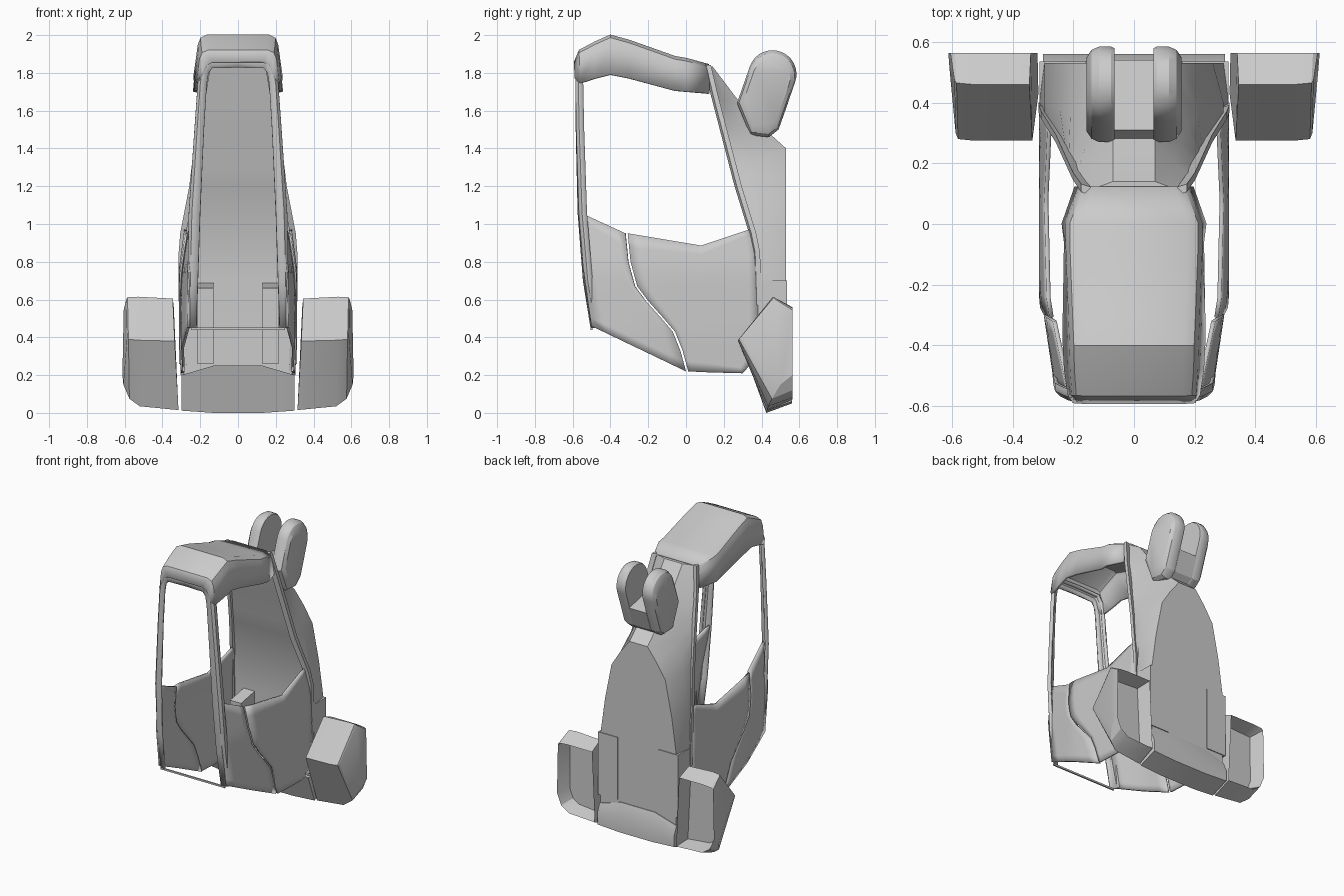
import bpy, bmesh, math

if "Cube" in bpy.data.objects:
    bpy.data.objects.remove(bpy.data.objects["Cube"])


def loft(name, rings, closed=True, caps=True, thick=0.0, mirror=False, recess=None):
    """Skin a list of equal-length point rings into one object."""
    bm = bmesh.new()
    vs = [[bm.verts.new(p) for p in r] for r in rings]
    n = len(rings[0])
    for a, b in zip(vs, vs[1:]):
        for i in range(n if closed else n - 1):
            j = (i + 1) % n
            bm.faces.new((a[i], a[j], b[j], b[i]))
    if closed and caps:
        bm.faces.new(vs[0])
        bm.faces.new(vs[-1][::-1])
    bmesh.ops.recalc_face_normals(bm, faces=bm.faces)
    if recess:  # sink the faces that look backwards
        back = [f for f in bm.faces if f.normal.y > 0.9]
        bmesh.ops.inset_region(bm, faces=back, thickness=recess[0])
        for v in {v for f in back for v in f.verts}:
            v.co.y -= recess[1]
    me = bpy.data.meshes.new(name)
    bm.to_mesh(me)
    bm.free()
    ob = bpy.data.objects.new(name, me)
    bpy.context.collection.objects.link(ob)
    if thick:
        m = ob.modifiers.new("thickness", 'SOLIDIFY')
        m.thickness, m.offset = thick, 0
    if mirror:
        m = ob.modifiers.new("mirror", 'MIRROR')
        m.merge_threshold = 0.0005
    return ob


def both(half):
    """Complete a half ring by reflecting it across x = 0."""
    return half + [(-x, y, z) for x, y, z in reversed(half)]


def prism(name, prof, x0, x1, **kw):
    return loft(name, [[(x, y, z) for y, z in prof] for x in (x0, x1)], **kw)


def lerp(a, b, t):
    return tuple(p + (q - p) * t for p, q in zip(a, b))


def resample(pts, n):
    out = []
    for i in range(n + 1):
        t = i / n * (len(pts) - 1)
        k = min(int(t), len(pts) - 2)
        out.append(lerp(pts[k], pts[k + 1], t - k))
    return out


# Roof shell: y, skirt half width, skirt z, top half width, top z
roof = [(-.585, .195, 1.77, .165, 1.86), (-.56, .21, 1.745, .185, 1.92),
        (-.48, .222, 1.77, .19, 1.962), (-.40, .226, 1.79, .192, 1.998),
        (-.30, .226, 1.77, .196, 1.97), (-.06, .222, 1.705, .205, 1.885),
        (0, .23, 1.70, .205, 1.875), (.12, .188, 1.69, .16, 1.842)]
loft("roof", [both([(wb, y, zb), (wt + .012, y, zt - .05), (wt, y, zt - .018), (wt - .03, y, zt - .004)])
              for y, wb, zb, wt, zt in roof], closed=False, thick=.018)

# Windscreen frame: inner point, outer point, side flange depth
frame = [((.22, -.50, .45), (.262, -.49, .45)), ((.212, -.54, .70), (.262, -.53, .70)),
         ((.20, -.568, 1.06), (.255, -.56, 1.06)), ((.18, -.578, 1.5), (.225, -.575, 1.5)),
         ((.165, -.58, 1.74), (.208, -.58, 1.74)), ((.155, -.58, 1.80), (.195, -.58, 1.82)),
         ((.135, -.58, 1.825), (.165, -.58, 1.868)), ((0, -.58, 1.828), (0, -.58, 1.872))]
loft("windscreen_frame", [[a, lerp(a, b, .75), (b[0], b[1] + .012, b[2]), (b[0], b[1] + .036, b[2])]
                          for a, b in frame], closed=False, thick=.012, mirror=True)
prism("front_sill_bar", [(-.505, .44), (-.495, .44), (-.495, .452), (-.505, .452)], -.25, .25)


# Lower side panels, bulging with height and tapering to the front
def side_x(y, z):
    x = .306 - .135 * max(0, z - .76) - .06 * max(0, .45 - z) ** 1.2
    return x - .15 * max(0, -.25 - y)


def panel(name, curves, inset=0.0):
    cols = []
    for c, d in zip(curves, curves[1:]):
        for k in range(7):
            cols.append([lerp(p, q, k / 6) for p, q in zip(c, d)])
    cols = [c for i, c in enumerate(cols) if i == 0 or i % 7]
    loft(name, [[(side_x(y, z) - inset, y, z) for y, z in c] for c in cols],
         closed=False, thick=.014, mirror=True)


seam = [(-.32, .95), (-.305, .80), (-.27, .67), (-.21, .59), (-.13, .50), (-.07, .43), (-.03, .33), (0, .22)]
shift = [(y + .012, z) for y, z in seam]
N = 14
panel("front_side_panel", [resample([(-.56, 1.06), (-.545, .78), (-.50, .46)], N), resample(seam, N)], .008)
panel("door", [resample(shift, N), resample([(.08, .885), (.12, .215)], N),
               resample([(.335, .97), (.375, .9), (.38, .6), (.38, .3), (.30, .21)], N)])

# Rear body with slanted seat back: z, then front edge, crease and rear edge (x, y)
body = [(.20, (.285, .37), (.305, .41), (.295, .53)), (.70, (.29, .37), (.312, .40), (.295, .53)),
        (.95, (.295, .36), (.295, .40), (.26, .53)), (1.20, (.24, .275), (.245, .38), (.21, .53)),
        (1.31, (.225, .245), (.21, .36), (.14, .53)), (1.40, (.215, .225), (.18, .32), (.07, .53)),
        (1.50, (.20, .195), (.155, .27), (.07, .42)), (1.65, (.19, .16), (.13, .205), (.07, .28)),
        (1.835, (.16, .115), (.11, .125), (.07, .14))]
loft("rear_body", [both([(x, y, z) for x, y in pts]) for z, *pts in body])

# Slanted door pillars
pillar = [(.168, .112, 1.842), (.195, .15, 1.68), (.252, .275, 1.2), (.30, .352, .95), (.308, .372, .85),
          (.308, .38, .6), (.295, .38, .22)]
loft("door_pillar", [[(x - .025, y - .018, z), (x + .006, y - .006, z), (x + .006, y + .02, z),
                      (x - .025, y + .01, z)] for x, y, z in pillar], mirror=True)

# Rear service covers and interior consoles
prism("service_cover", [(.40, .26), (.536, .26), (.536, .70), (.40, .70)], .16, .312, mirror=True)
prism("console", [(.22, .26), (.38, .26), (.38, .69), (.22, .66)], .13, .215, mirror=True)

# Forked lifting lugs on the back
c, r = (.458, 1.793), .127
prof = [(c[0] + r * math.cos(math.radians(a)), c[1] + r * math.sin(math.radians(a)))
        for a in range(160, -21, -12)] + [(.49, 1.50), (.44, 1.46), (.34, 1.47), (.27, 1.64)]
mid = (.43, 1.7)
loft("lifting_lug", [[(x, *lerp(mid, p, s)) for p in prof]
                     for x, s in ((.065, .97), (.075, 1), (.115, 1), (.14, .93), (.156, .78))], mirror=True)
prism("lug_saddle", [(.275, 1.64), (.31, 1.69), (.54, 1.64), (.49, 1.50), (.44, 1.46), (.34, 1.47)], -.07, .07)

# Low rear crossbeam
beam = [(.425, 0), (.56, .05), (.56, .17), (.535, .25), (.335, .25)]
low = [(.425, .012), (.56, .06), (.56, .14), (.535, .20), (.352, .20)]
loft("rear_crossbeam", [[(x, y, z) for y, z in p] for x, p in
                        ((-.30, low), (-.13, beam), (.13, beam), (.30, low))])

# Side fender pods, hollow at the back
pod = [[(.345, .46, .605), (.34, .563, .56), (.318, .563, .07), (.315, .43, .015), (.335, .275, .38)],
       [(.53, .46, .615), (.53, .563, .56), (.52, .563, .08), (.52, .435, .035), (.53, .275, .385)],
       [(.585, .465, .612), (.59, .563, .555), (.58, .563, .12), (.575, .455, .075), (.58, .28, .39)],
       [(.592, .475, .60), (.605, .563, .545), (.612, .563, .20), (.607, .50, .15), (.588, .30, .40)]]
loft("side_fender", pod, mirror=True, recess=(.03, .10))

bpy.ops.object.select_all(action='SELECT')
bpy.context.view_layer.objects.active = bpy.data.objects["roof"]
bpy.ops.object.shade_smooth_by_angle(angle=math.radians(30))
